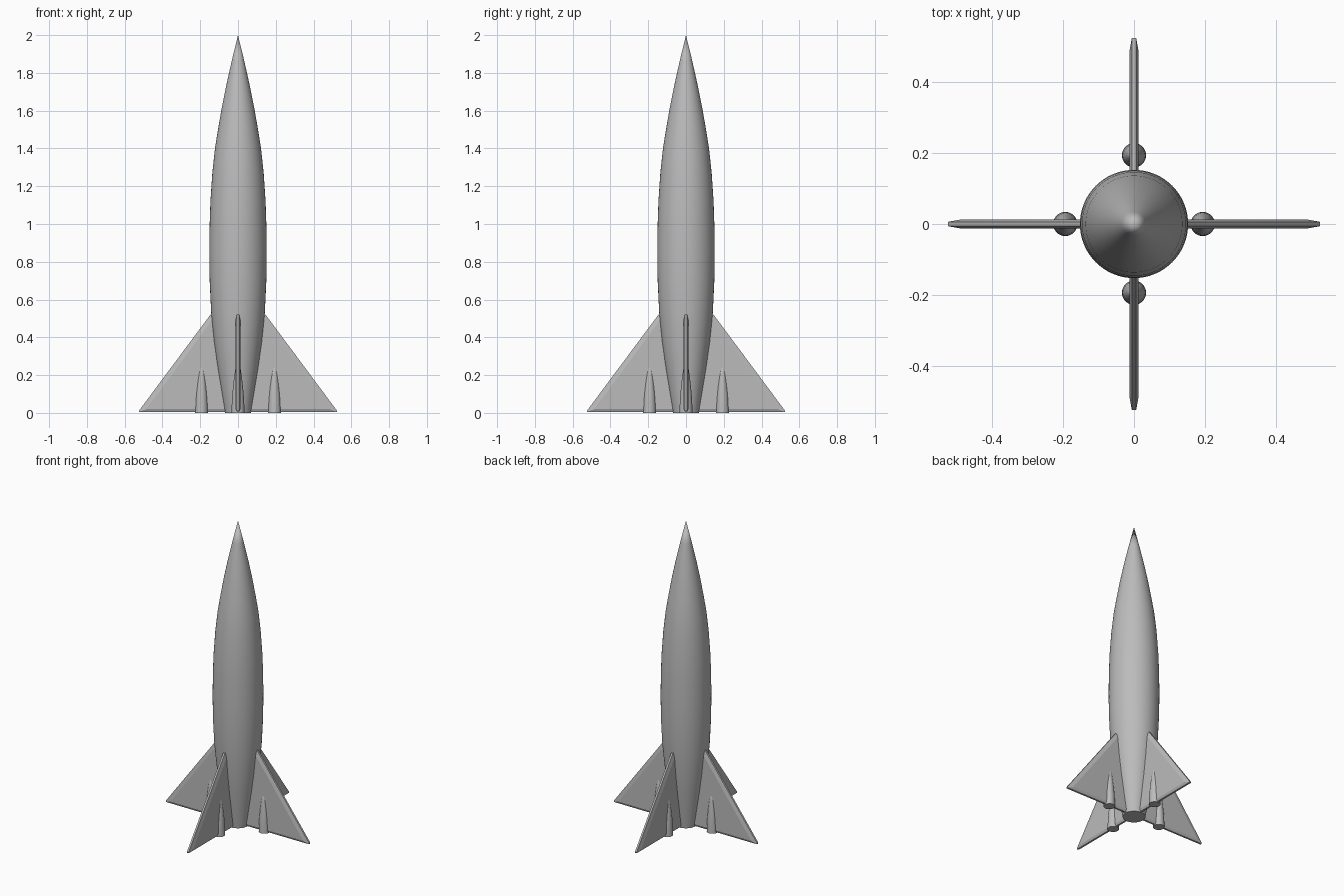
import bpy, bmesh
from math import pi
from mathutils import Matrix

cube = bpy.data.objects.get("Cube")
if cube:
    bpy.data.objects.remove(cube, do_unlink=True)

grey = bpy.data.materials.new("plain_grey")
grey.use_nodes = True
COLOUR = (0.5, 0.5, 0.5, 1)
grey.diffuse_color = COLOUR
grey.node_tree.nodes["Principled BSDF"].inputs["Base Color"].default_value = COLOUR


def finish(name, bm, smooth_angle):
    """Turn a bmesh into a shaded, coloured object."""
    bmesh.ops.recalc_face_normals(bm, faces=bm.faces)
    mesh = bpy.data.meshes.new(name)
    bm.to_mesh(mesh)
    bm.free()
    mesh.materials.append(grey)
    obj = bpy.data.objects.new(name, mesh)
    bpy.context.collection.objects.link(obj)
    bpy.ops.object.select_all(action='DESELECT')
    obj.select_set(True)
    bpy.context.view_layer.objects.active = obj
    bpy.ops.object.shade_smooth_by_angle(angle=smooth_angle)
    return obj


def lathe(name, profile, sides, placement=Matrix()):
    """Spin a (radius, height) profile about z; it starts and ends on the axis."""
    bm = bmesh.new()
    verts = [bm.verts.new((r, 0, z)) for r, z in profile]
    edges = [bm.edges.new(pair) for pair in zip(verts, verts[1:])]
    bmesh.ops.spin(bm, geom=verts + edges, cent=(0, 0, 0), axis=(0, 0, 1),
                   angle=2 * pi, steps=sides, use_merge=True)
    bmesh.ops.remove_doubles(bm, verts=bm.verts, dist=0.0001)
    bm.transform(placement)
    return finish(name, bm, pi / 6)


def fin(name, placement):
    """Triangular plate whose outer edges are chamfered to a narrow rim."""
    rim = [(0.04, 0.005), (0.523, 0.005), (0.523, 0.013), (0.146, 0.52), (0.04, 0.52)]
    flat = [(0.04, 0.02), (0.485, 0.02), (0.483, 0.024), (0.138, 0.49), (0.04, 0.49)]
    bm = bmesh.new()
    layers = [(flat, -0.013), (rim, -0.006), (rim, 0.006), (flat, 0.013)]
    loops = [[bm.verts.new((x, y, z)) for x, z in outline] for outline, y in layers]
    for a, b in zip(loops, loops[1:]):
        for i in range(len(a)):
            bm.faces.new((a[i - 1], a[i], b[i], b[i - 1]))
    bm.faces.new(loops[0])
    bm.faces.new(loops[-1])
    bm.transform(placement)
    return finish(name, bm, pi / 18)


# Body: slender hull with a flat tail and a pointed nose
lathe("body", [(0, 0), (0.068, 0), (0.088, 0.12), (0.109, 0.25), (0.127, 0.38),
               (0.142, 0.53), (0.15, 0.7), (0.152, 0.85), (0.15, 1.0),
               (0.146, 1.12), (0.136, 1.27), (0.122, 1.4), (0.106, 1.5),
               (0.087, 1.61), (0.063, 1.73), (0.034, 1.86), (0, 2.0)], 64)

# Four fins, each carrying a small pointed pod
POD = [(0, 0), (0.034, 0), (0.033, 0.05), (0.03, 0.1), (0.025, 0.15),
       (0.019, 0.2), (0.013, 0.24), (0, 0.27)]
for i, side in enumerate(("left", "back", "right", "front")):
    turn = Matrix.Rotation(i * pi / 2, 4, 'Z')
    fin(side + "_fin", turn)
    lathe(side + "_pod", POD, 32, turn @ Matrix.Translation((0.193, 0, 0)))
